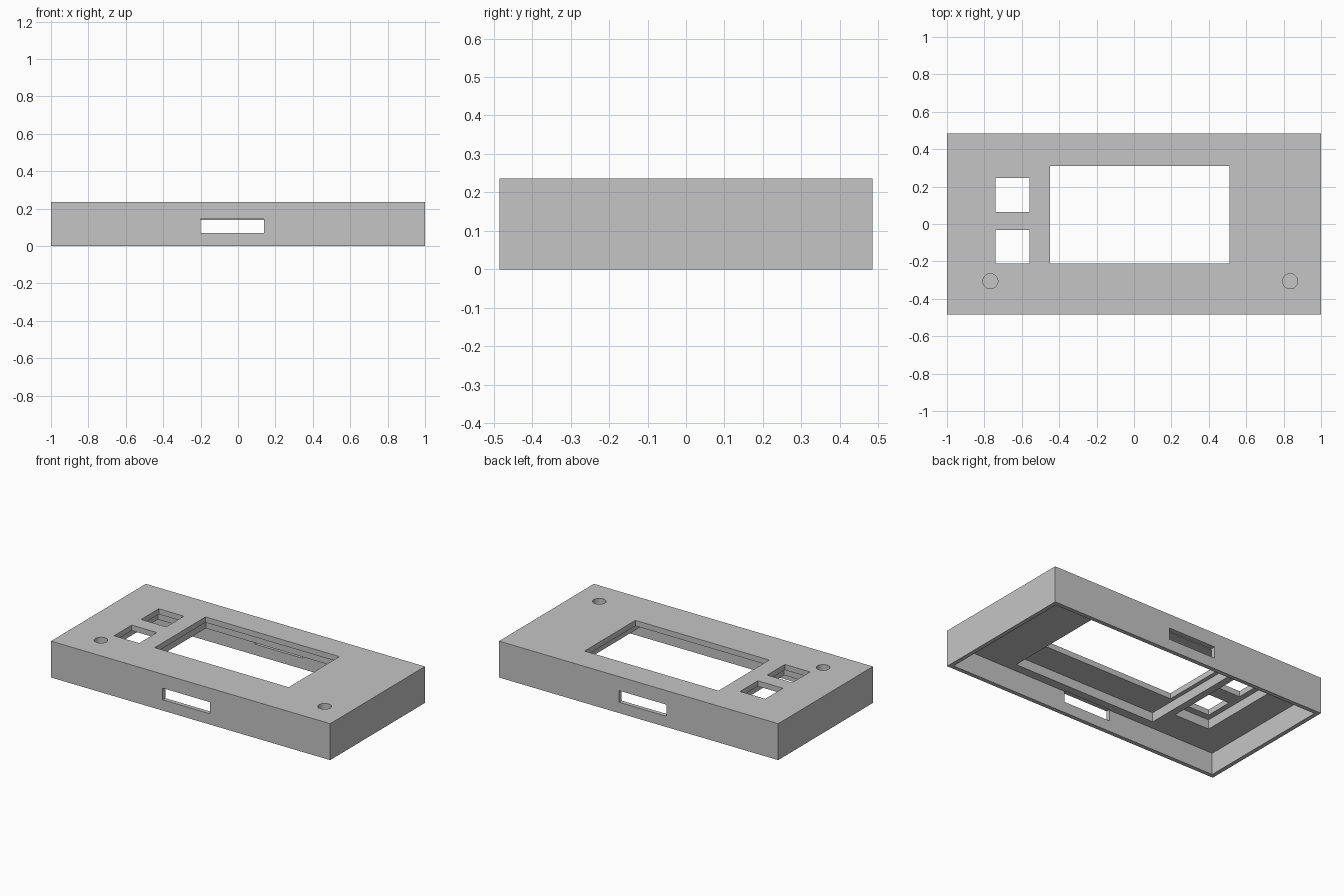
import bpy

cube = bpy.data.objects.get("Cube")
if cube:
    bpy.data.objects.remove(cube, do_unlink=True)

# Single matte grey plastic
grey = bpy.data.materials.new("grey_plastic")
grey.use_nodes = True
colour = (0.56, 0.56, 0.56, 1)
grey.diffuse_color = colour
grey.node_tree.nodes["Principled BSDF"].inputs["Base Color"].default_value = colour

WIDTH, DEPTH, HEIGHT = 2.0, 0.97, 0.236
WALL = 0.027
CEILING = 0.14      # underside of the thick top plate
LEDGE = 0.2         # underside of the thin lips around the openings
OVER = 0.05         # cutter overshoot


def box(name, x, y, z):
    """Box spanning the given (low, high) ranges."""
    bpy.ops.mesh.primitive_cube_add(size=1)
    obj = bpy.context.object
    obj.name = name
    spans = (x, y, z)
    obj.location = [(a + b) / 2 for a, b in spans]
    obj.scale = [b - a for a, b in spans]
    bpy.ops.object.transform_apply(location=True, rotation=False, scale=True)
    obj.data.materials.append(grey)
    return obj


def cut(target, cutter):
    """Subtract the cutter from the target and discard it."""
    cutter.hide_render = True
    mod = target.modifiers.new("cut", "BOOLEAN")
    mod.operation = "DIFFERENCE"
    mod.solver = "EXACT"
    mod.object = cutter
    bpy.context.view_layer.objects.active = target
    bpy.ops.object.modifier_apply(modifier=mod.name)
    bpy.data.objects.remove(cutter, do_unlink=True)


# Outer shell, hollow from below
hx, hy = WIDTH / 2, DEPTH / 2
cover = box("enclosure_cover", (-hx, hx), (-hy, hy), (0, HEIGHT))
cut(cover, box("cavity", (-hx + WALL, hx - WALL), (-hy + WALL, hy - WALL), (-OVER, CEILING)))

# Recesses under the plate for the display board and the two buttons
recess = (CEILING - OVER, LEDGE)
cut(cover, box("display_recess", (-0.476, 0.55), (-0.40, 0.35), recess))
cut(cover, box("button_recess", (-0.776, -0.524), (-0.256, 0.29), recess))

# Display window and button windows through the lips
through = (LEDGE - OVER, HEIGHT + OVER)
cut(cover, box("display_window", (-0.45, 0.51), (-0.21, 0.31), through))
for low in (-0.212, 0.065):
    cut(cover, box("button_window", (-0.74, -0.56), (low, low + 0.181), through))

# Cable slots in the front and back walls
for side in (-1, 1):
    span = sorted((side * (hy - WALL - 0.005), side * (hy + OVER)))
    cut(cover, box("cable_slot", (-0.2, 0.14), span, (0.07, 0.145)))

# Blind round holes near the front corners
for x in (-0.768, 0.835):
    bpy.ops.mesh.primitive_cylinder_add(vertices=48, radius=0.04, depth=0.12,
                                        location=(x, -0.306, HEIGHT))
    hole = bpy.context.object
    hole.data.materials.append(grey)
    cut(cover, hole)

# Smooth the round holes only, keep every edge crisp
bpy.ops.object.select_all(action="DESELECT")
cover.select_set(True)
bpy.context.view_layer.objects.active = cover
bpy.ops.object.shade_smooth_by_angle()
